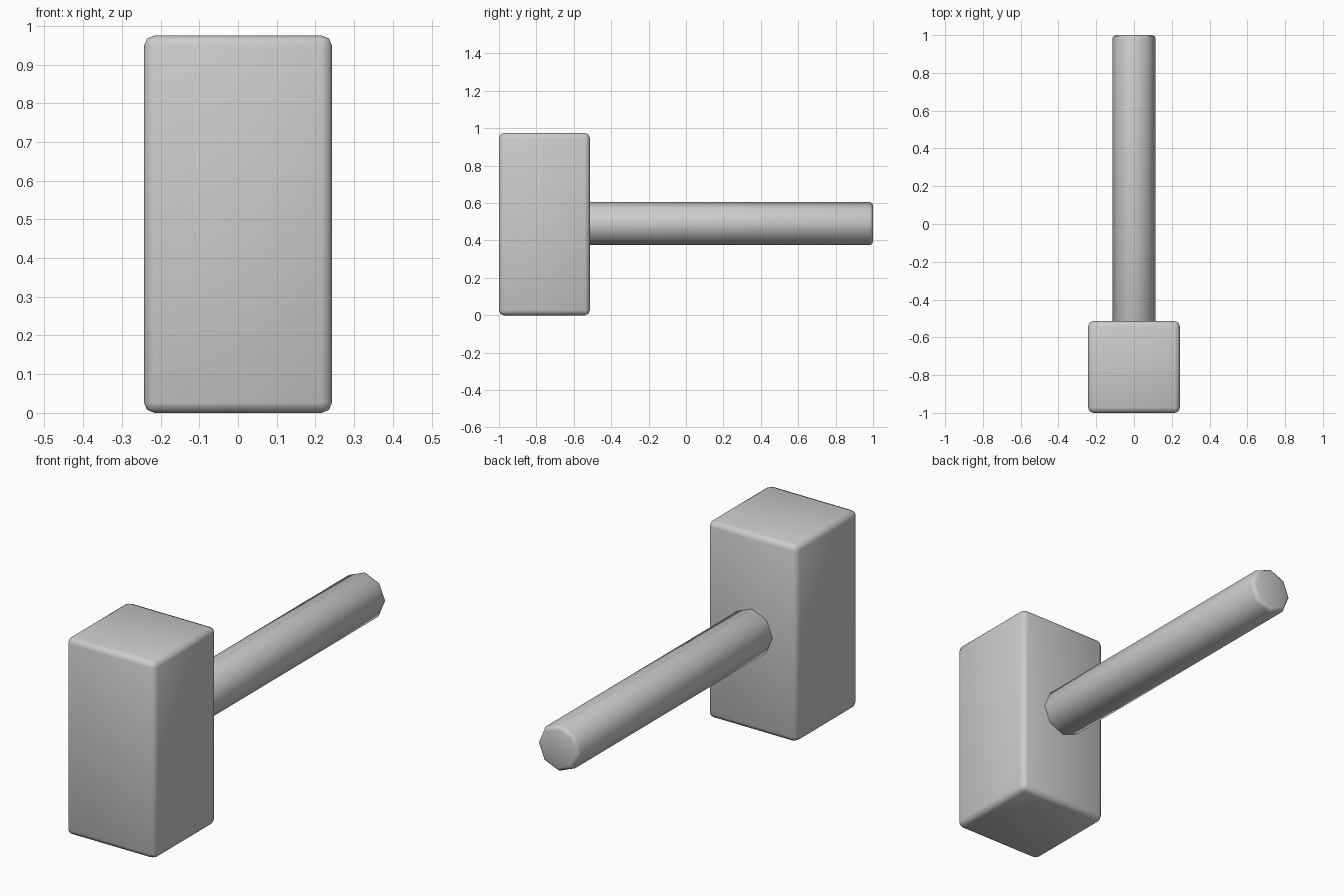
import bpy
import math

if "Cube" in bpy.data.objects:
    bpy.data.objects.remove(bpy.data.objects["Cube"])


def finish(obj, width, angle):
    """Soften edges sharper than the angle, then shade smooth."""
    bpy.context.view_layer.objects.active = obj
    bpy.ops.object.transform_apply(location=False, rotation=True, scale=True)
    bev = obj.modifiers.new("soft_edges", 'BEVEL')
    bev.width = width
    bev.segments = 2
    bev.limit_method = 'ANGLE'
    bev.angle_limit = math.radians(angle)
    bpy.ops.object.shade_smooth()


# Block-shaped striking head, standing upright at the front
bpy.ops.mesh.primitive_cube_add(size=1, location=(0, -0.757, 0.4875))
head = bpy.context.object
head.name = "mallet_head"
head.scale = (0.486, 0.486, 0.975)
finish(head, 0.027, 60)

# Eight-sided handle running back from the head, seated slightly inside it
y0, y1 = -0.53, 1.0
bpy.ops.mesh.primitive_cylinder_add(
    vertices=8, radius=0.115, depth=y1 - y0,
    location=(0, (y0 + y1) / 2, 0.49), rotation=(math.pi / 2, 0, 0))
handle = bpy.context.object
handle.name = "handle"
finish(handle, 0.018, 60)
